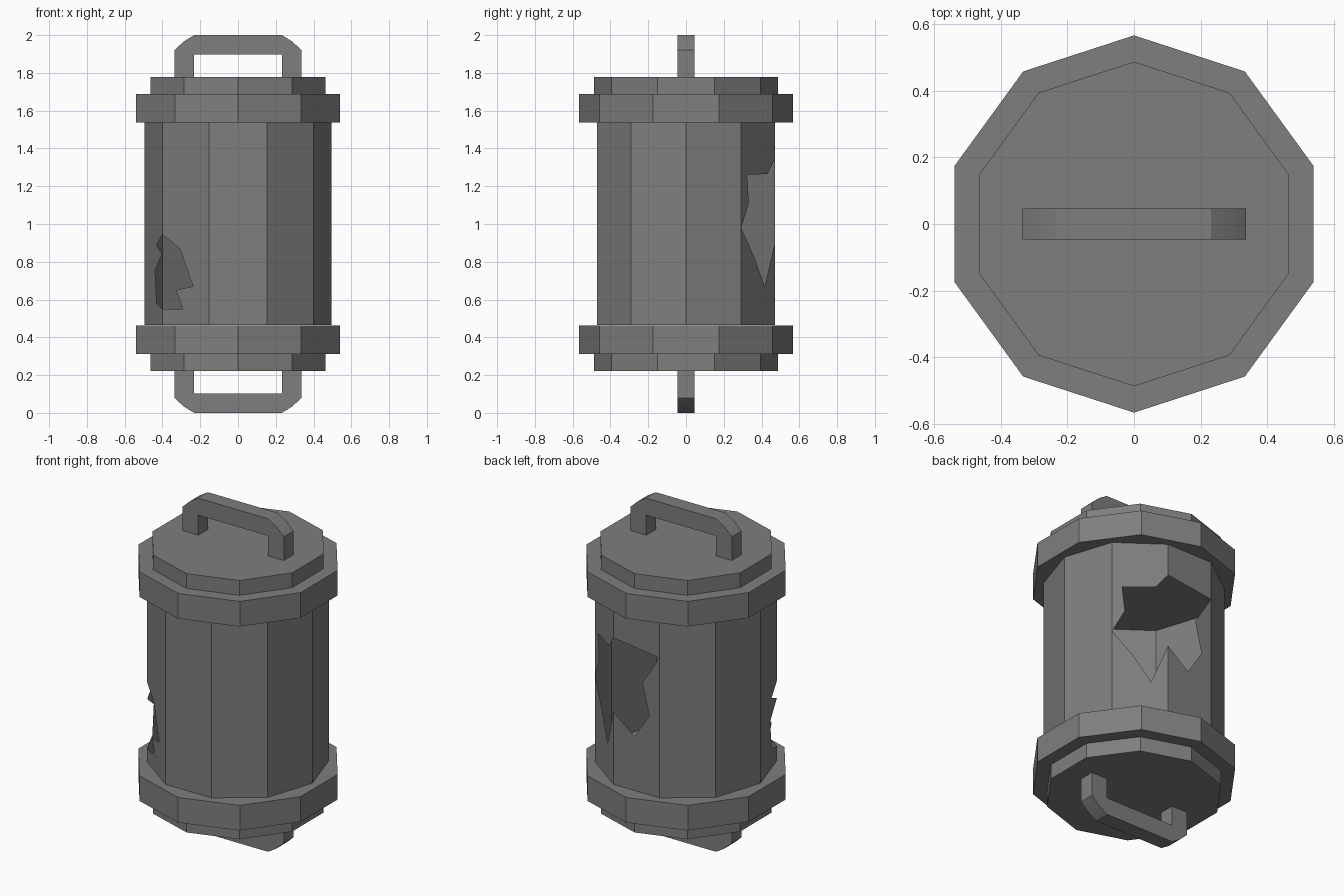
import bpy, bmesh
from math import cos, sin, pi, radians

if "Cube" in bpy.data.objects:
    bpy.data.objects.remove(bpy.data.objects["Cube"])

SIDES = 10
STEP = 2 * pi / SIDES

dark_grey = bpy.data.materials.new("dark_grey")
dark_grey.diffuse_color = (.21, .21, .21, 1)
dark_grey.use_nodes = True
dark_grey.node_tree.nodes["Principled BSDF"].inputs["Base Color"].default_value = dark_grey.diffuse_color


def make_object(name, bm):
    bmesh.ops.recalc_face_normals(bm, faces=bm.faces[:])
    me = bpy.data.meshes.new(name)
    bm.to_mesh(me)
    bm.free()
    me.materials.append(dark_grey)
    ob = bpy.data.objects.new(name, me)
    bpy.context.collection.objects.link(ob)
    return ob


def extrude_outline(name, points, offset):
    """Closed solid from a flat outline."""
    bm = bmesh.new()
    face = bm.faces.new([bm.verts.new(p) for p in points])
    new = bmesh.ops.extrude_face_region(bm, geom=[face], use_keep_orig=True)["geom"]
    verts = [g for g in new if isinstance(g, bmesh.types.BMVert)]
    bmesh.ops.translate(bm, verts=verts, vec=offset)
    return make_object(name, bm)


def disc(name, radius, z0, z1):
    """Ten-sided disc with a corner on the y axis."""
    pts = [(radius * cos(pi / 2 + i * STEP), radius * sin(pi / 2 + i * STEP), z0)
           for i in range(SIDES)]
    return extrude_outline(name, pts, (0, 0, z1 - z0))


# Body: ten thin panels. Torn panels have a jagged notch cut from one edge.
# Notch points are (fraction across the panel, z).
R, LOW, HIGH = 0.495, 0.465, 1.54
right_notch = {  # listed upwards, opening on the panel's far edge
    1: [(1, .90), (.70, .67), (.38, .83), (.004, .98), (.23, 1.11),
        (.18, 1.26), (.78, 1.265), (1, 1.345)],
    5: [(1, .55), (.68, .58), (.59, .755), (.99, .84), (.68, .885), (1, .945)],
}
left_notch = {  # listed downwards, opening on the panel's near edge
    2: [(0, 1.345), (.996, 1.305), (.63, 1.125), (.78, .94), (.46, .79), (0, .90)],
    6: [(0, .945), (.376, .87), (.656, .67), (.29, .65), (.44, .55), (0, .55)],
}
bm = bmesh.new()
for i in range(SIDES):
    ax, ay = R * cos(i * STEP), R * sin(i * STEP)
    bx, by = R * cos((i + 1) * STEP), R * sin((i + 1) * STEP)
    outline = ([(0, LOW), (1, LOW)] + right_notch.get(i, [])
               + [(1, HIGH), (0, HIGH)] + left_notch.get(i, []))
    bm.faces.new([bm.verts.new((ax + (bx - ax) * u, ay + (by - ay) * u, z))
                  for u, z in outline])
bmesh.ops.remove_doubles(bm, verts=bm.verts[:], dist=0.0005)
make_object("body_shell", bm)

# Rims, end caps and handles, mirrored about z = 1
half_handle = [(.337, .77), (.337, .92), (.286, .967), (.232, 1.0)]
inner = [(-.232, .77), (-.232, .897), (.232, .897), (.232, .77)]
for label, s in (("top", 1), ("bottom", -1)):
    disc(label + "_rim", 0.567, 1 + s * .537, 1 + s * .688)
    disc(label + "_cap", 0.488, 1 + s * .688, 1 + s * .777)
    profile = half_handle + [(-x, z) for x, z in reversed(half_handle)] + inner
    handle = extrude_outline(label + "_handle",
                             [(x, -.046, 1 + s * z) for x, z in profile],
                             (0, .092, 0))
    bpy.ops.object.select_all(action='DESELECT')
    handle.select_set(True)
    bpy.context.view_layer.objects.active = handle
    bpy.ops.object.shade_smooth_by_angle(angle=radians(30))
